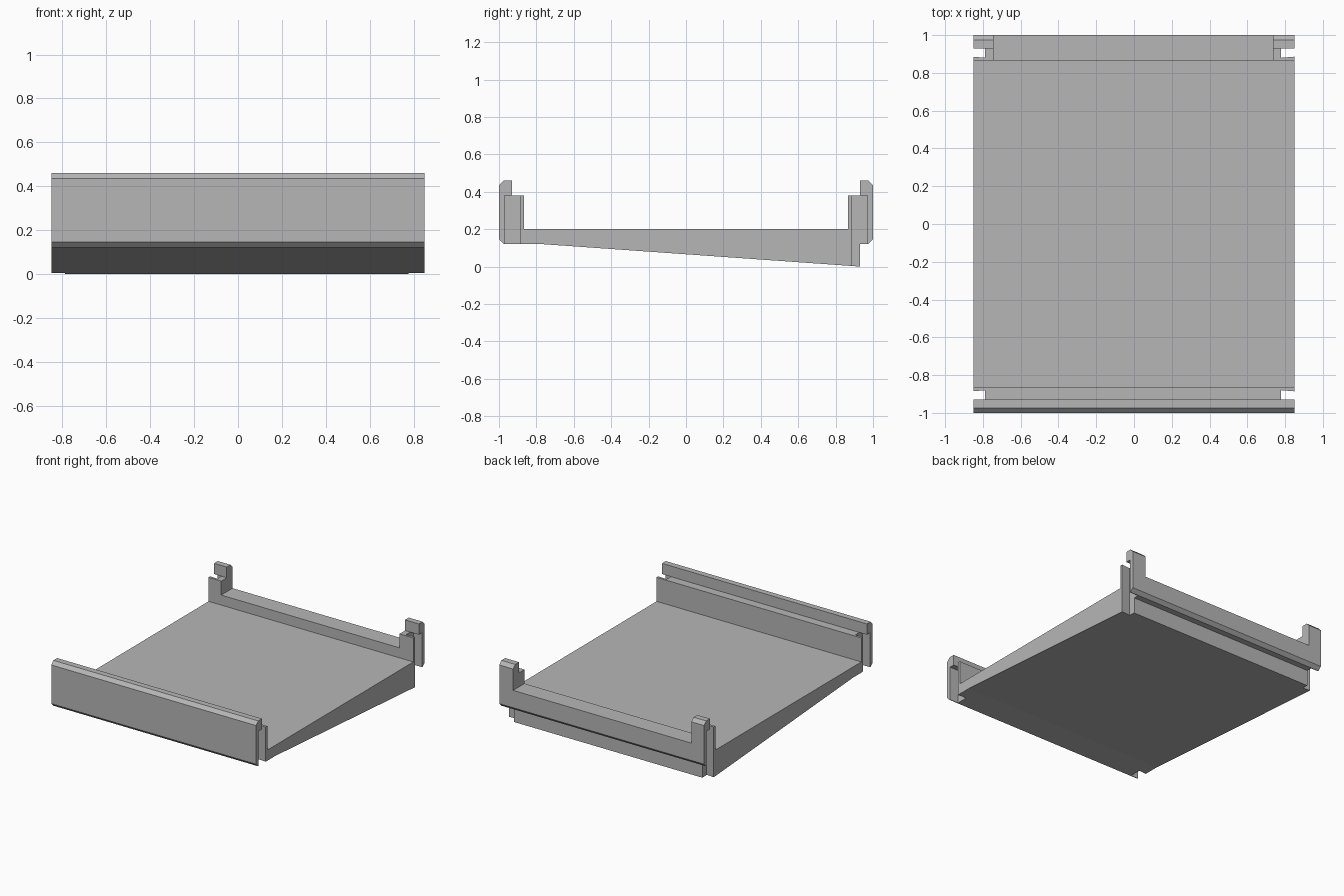
import bpy, bmesh

cube = bpy.data.objects.get("Cube")
if cube:
    bpy.data.objects.remove(cube, do_unlink=True)

grey = bpy.data.materials.new("plain grey")
grey.use_nodes = True
colour = (0.47, 0.47, 0.47, 1)
grey.diffuse_color = colour
grey.node_tree.nodes["Principled BSDF"].inputs["Base Color"].default_value = colour


def prism(name, profile, x0, x1, taper=None):
    """Extrude a (y, z) profile along x; taper(vertex) may adjust it afterwards."""
    bm = bmesh.new()
    face = bm.faces.new([bm.verts.new((x0, y, z)) for y, z in profile])
    ext = bmesh.ops.extrude_face_region(bm, geom=[face])["geom"]
    bmesh.ops.translate(bm, vec=(x1 - x0, 0, 0),
                        verts=[v for v in ext if isinstance(v, bmesh.types.BMVert)])
    if taper:
        for v in bm.verts:
            taper(v)
    bmesh.ops.recalc_face_normals(bm, faces=bm.faces)
    mesh = bpy.data.meshes.new(name)
    bm.to_mesh(mesh)
    bm.free()
    mesh.materials.append(grey)
    obj = bpy.data.objects.new(name, mesh)
    bpy.context.collection.objects.link(obj)
    return obj


def cut(target, cutter):
    mod = target.modifiers.new("cut", "BOOLEAN")
    mod.operation, mod.solver, mod.object = "DIFFERENCE", "EXACT", cutter
    bpy.context.view_layer.objects.active = target
    bpy.ops.object.modifier_apply(modifier=mod.name)
    bpy.data.objects.remove(cutter, do_unlink=True)


W = 0.85                                       # half width
WALL, TOP, FLOOR, BASE = 0.38, 0.46, 0.2, 0.12  # heights
C = 0.025                                      # chamfer

# Upper outline of one end wall, from the outside bottom chamfer inwards
end = [(1 - C, BASE), (1, BASE + C), (1, TOP - C), (1 - C, TOP),
       (0.93, TOP), (0.93, WALL), (0.865, WALL), (0.865, FLOOR)]

# Tray: both end walls, flat floor and sloping underside
outline = [(-y, z) for y, z in end] + end[::-1]
outline += [(0.93, BASE), (0.93, 0), (-0.77, BASE)]
tray = prism("tray", outline, -W, W)

# Upright slots in the four corners, hooked under the outer lip
slot = [(0.97, -0.1), (0.97, WALL), (0.93, WALL), (0.93, 0.6), (0.89, 0.6), (0.89, -0.1)]
for sy in (-1, 1):
    for inner, outer in ((-0.788, -0.9), (0.778, 0.9)):
        def lean(v):
            if abs(v.co.x) < W and abs(v.co.y) < 0.9:
                v.co.y -= sy * 0.01
        cut(tray, prism("slot_cutter", [(sy * y, z) for y, z in slot], inner, outer, lean))

# Low opening between the two rear posts
opening = [(0.8, 0.275), (1.1, 0.275), (1.1, 0.6), (0.8, 0.6)]
cut(tray, prism("opening_cutter", opening, -0.745, 0.735))
